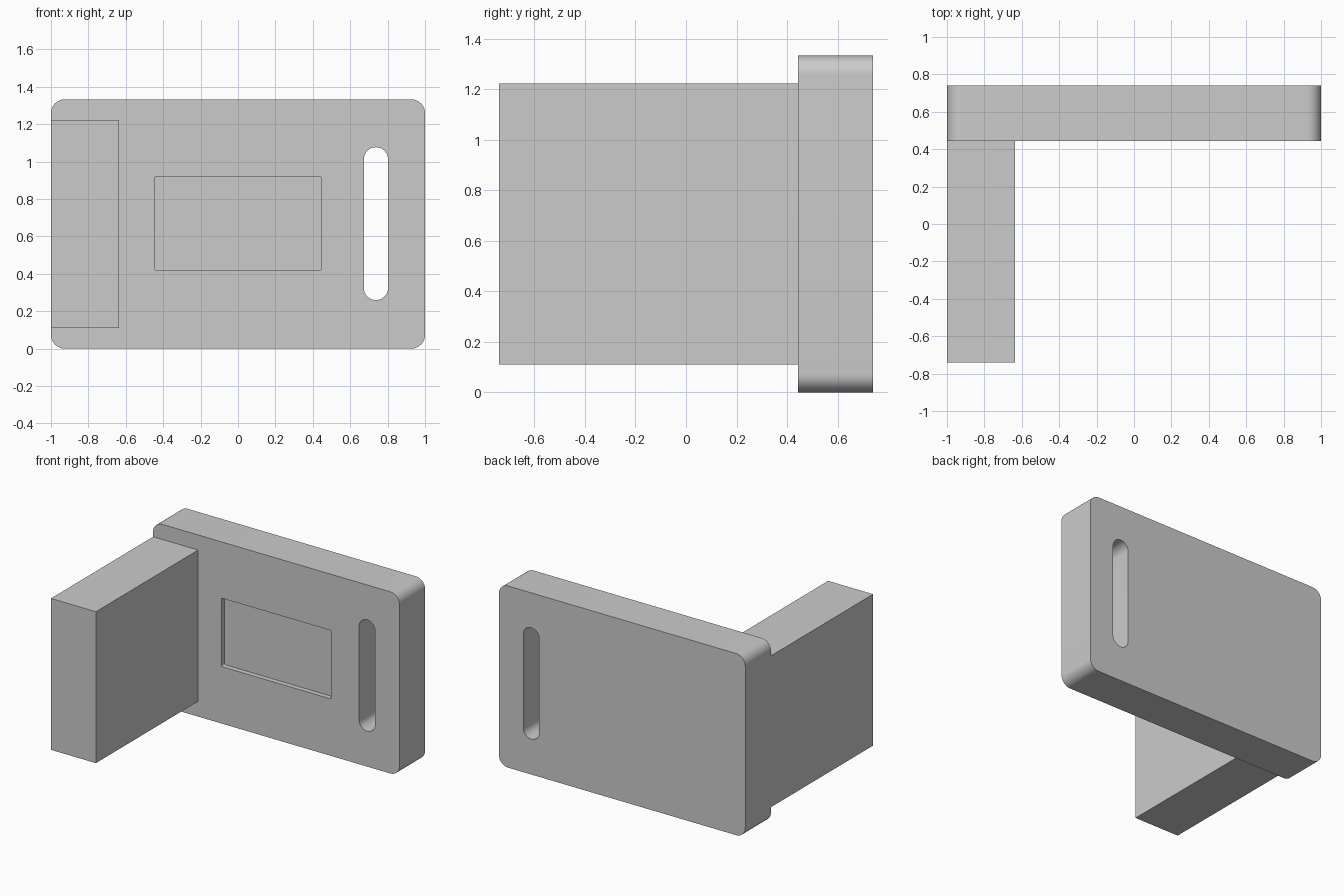
import bpy
import bmesh
from math import cos, sin, pi

if "Cube" in bpy.data.objects:
    bpy.data.objects.remove(bpy.data.objects["Cube"])

Y_BACK, Y_FACE = 0.741, 0.444      # back and front planes of the plate
H = 1.333                          # plate height


def rounded_slab(name, x0, x1, z0, z1, y0, y1, r=0.0, seg=12):
    """Rectangle in XZ with rounded corners, extruded from y0 to y1."""
    corners = [(x1 - r, z1 - r), (x0 + r, z1 - r), (x0 + r, z0 + r), (x1 - r, z0 + r)]
    steps = seg if r else 0
    pts = []
    for q, (cx, cz) in enumerate(corners):
        for i in range(steps + 1):
            a = (q + (i / steps if steps else 0)) * pi / 2
            p = (cx + r * cos(a), cz + r * sin(a))
            # skip the doubled point where two arcs meet
            if not pts or abs(p[0] - pts[-1][0]) + abs(p[1] - pts[-1][1]) > 1e-5:
                pts.append(p)
    if abs(pts[0][0] - pts[-1][0]) + abs(pts[0][1] - pts[-1][1]) < 1e-5:
        pts.pop()
    bm = bmesh.new()
    face = bm.faces.new([bm.verts.new((x, y0, z)) for x, z in pts])
    ext = bmesh.ops.extrude_face_region(bm, geom=[face])
    moved = [v for v in ext["geom"] if isinstance(v, bmesh.types.BMVert)]
    bmesh.ops.translate(bm, vec=(0, y1 - y0, 0), verts=moved)
    bmesh.ops.recalc_face_normals(bm, faces=bm.faces)
    mesh = bpy.data.meshes.new(name)
    bm.to_mesh(mesh)
    bm.free()
    obj = bpy.data.objects.new(name, mesh)
    bpy.context.collection.objects.link(obj)
    return obj


def cut(target, cutter):
    """Subtract the cutter, apply, and discard it."""
    cutter.hide_render = True
    mod = target.modifiers.new("cut", 'BOOLEAN')
    mod.operation = 'DIFFERENCE'
    mod.solver = 'EXACT'
    mod.object = cutter
    bpy.ops.object.select_all(action='DESELECT')
    bpy.context.view_layer.objects.active = target
    target.select_set(True)
    bpy.ops.object.modifier_apply(modifier=mod.name)
    bpy.data.objects.remove(cutter)


# Upright plate with rounded corners
plate = rounded_slab("plate", -1, 1, 0, H, Y_FACE, Y_BACK, 0.074)

# Through slot with round ends
cut(plate, rounded_slab("slot_cutter", 0.673, 0.802, 0.26, 1.077,
                        Y_FACE - 0.1, Y_BACK + 0.1, 0.0644, 16))

# Shallow rectangular recess in the front face
cut(plate, rounded_slab("recess_cutter", -0.446, 0.446, 0.418, 0.92,
                        Y_FACE - 0.1, Y_FACE + 0.037, 0.008, 4))

bpy.ops.object.shade_smooth_by_angle(angle=pi / 6)

# Block arm reaching forward from the left end
rounded_slab("arm", -1, -0.635, 0.111, 1.222, -Y_BACK, Y_FACE)
